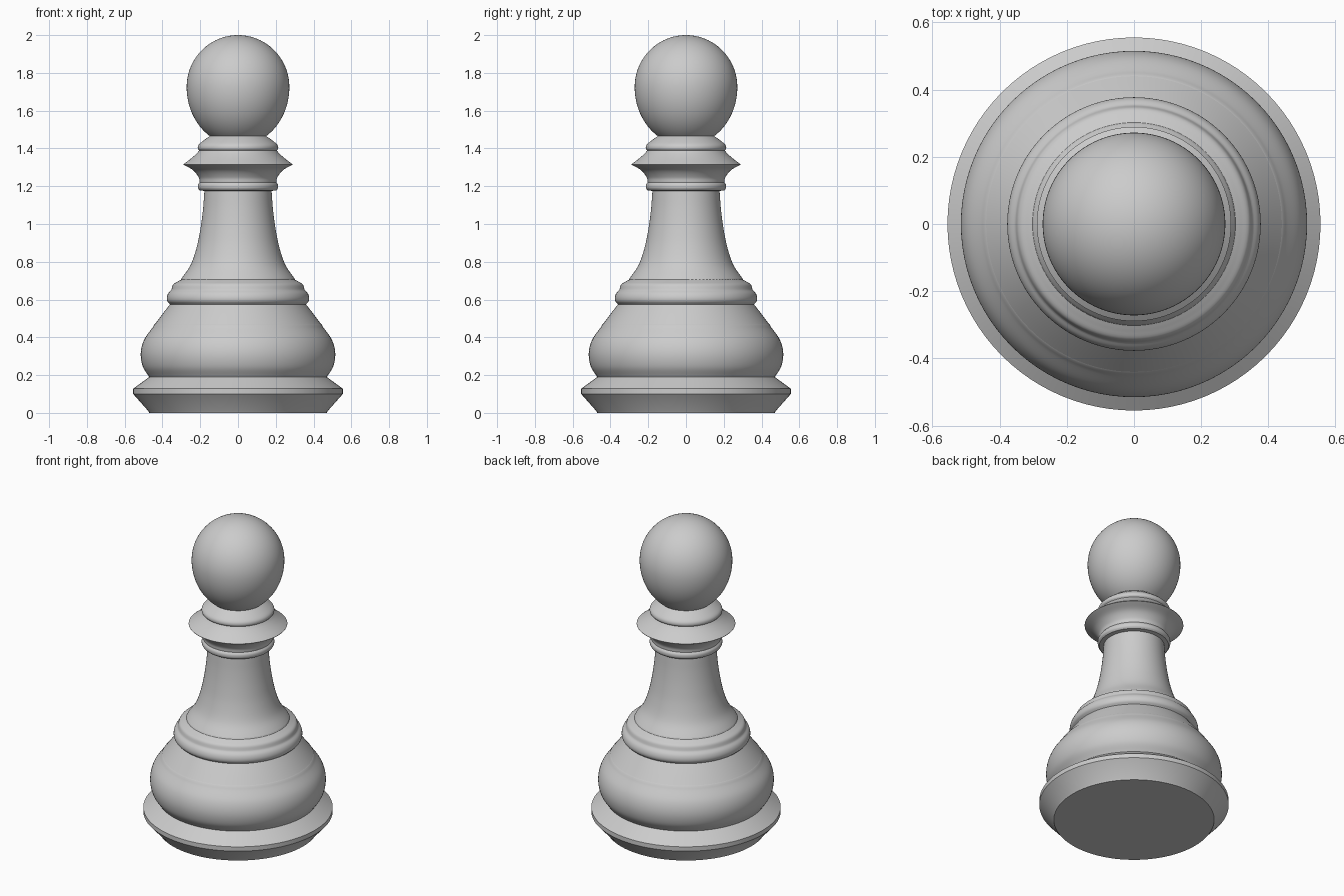
import bpy, bmesh, math
from mathutils import Vector

if "Cube" in bpy.data.objects:
    bpy.data.objects.remove(bpy.data.objects["Cube"])

SEGMENTS = 96


def spline(pts, n=6):
    """Smooth curve through (radius, height) points."""
    p = [Vector(q) for q in pts]
    p = [2 * p[0] - p[1]] + p + [2 * p[-1] - p[-2]]
    out = []
    for a, b, c, d in zip(p, p[1:], p[2:], p[3:]):
        for i in range(n):
            t = i / n
            out.append(0.5 * (2 * b + (c - a) * t + (2 * a - 5 * b + 4 * c - d) * t * t
                              + (3 * b - a - 3 * c + d) * t ** 3))
    return [(v.x, v.y) for v in out] + [tuple(pts[-1])]


def lathe(name, profile):
    """Spin a (radius, height) profile about the z axis."""
    bm = bmesh.new()
    vs = [bm.verts.new((r, 0, z)) for r, z in profile]
    es = [bm.edges.new(pair) for pair in zip(vs, vs[1:])]
    bmesh.ops.spin(bm, geom=vs + es, cent=(0, 0, 0), axis=(0, 0, 1),
                   angle=2 * math.pi, steps=SEGMENTS, use_duplicate=False)
    bmesh.ops.remove_doubles(bm, verts=bm.verts, dist=0.0002)
    bmesh.ops.recalc_face_normals(bm, faces=bm.faces)
    # Open shells: make sure the normals face away from the axis
    if sum(f.normal.x * f.calc_center_median().x + f.normal.y * f.calc_center_median().y
           for f in bm.faces) < 0:
        bmesh.ops.reverse_faces(bm, faces=bm.faces)
    mesh = bpy.data.meshes.new(name)
    bm.to_mesh(mesh)
    bm.free()
    ob = bpy.data.objects.new(name, mesh)
    bpy.context.collection.objects.link(ob)
    bpy.context.view_layer.objects.active = ob
    ob.select_set(True)
    bpy.ops.object.shade_smooth_by_angle(angle=math.radians(30))
    ob.select_set(False)


# Foot with flared rim
lathe("foot", [(0, 0), (0.47, 0), (0.475, 0.01), (0.555, 0.10), (0.555, 0.128), (0.47, 0.19)])

# Rounded belly and the sloping shoulder above it
lathe("belly", spline([(0.47, 0.19), (0.504, 0.245), (0.515, 0.315), (0.498, 0.385),
                       (0.45, 0.455)]) + [(0.445, 0.465), (0.44, 0.47)])
lathe("shoulder", spline([(0.44, 0.47), (0.40, 0.523), (0.36, 0.575)]))

# Stepped ring under the stem
lathe("lower_ring", spline([(0.36, 0.575), (0.374, 0.59), (0.377, 0.61), (0.37, 0.632),
                            (0.354, 0.65)], 4)
      + spline([(0.352, 0.655), (0.343, 0.68), (0.32, 0.695), (0.302, 0.705)], 4)
      + [(0.298, 0.713)])

# Concave stem
lathe("stem", spline([(0.298, 0.713), (0.25, 0.785), (0.218, 0.88), (0.198, 0.98),
                      (0.185, 1.08), (0.178, 1.175)]))

# Neck ring
lathe("neck_ring", [(0.178, 1.175)] + spline([(0.203, 1.178), (0.212, 1.19), (0.212, 1.208),
                                              (0.203, 1.221)], 4))

# Sharp-edged collar
lathe("collar", spline([(0.203, 1.221), (0.209, 1.248), (0.238, 1.285), (0.289, 1.314)])
      + spline([(0.289, 1.316), (0.247, 1.348), (0.22, 1.372), (0.205, 1.389)]))

# Upper ring below the head
lathe("upper_ring", spline([(0.205, 1.389), (0.213, 1.40), (0.208, 1.42), (0.18, 1.444),
                            (0.148, 1.466)], 4))

# Head, slightly longer below its widest line
head = []
for i in range(41):
    a = math.radians(-56.5 + 146.5 * i / 40)
    head.append((0.272 * math.cos(a), 1.725 + (0.275 if a > 0 else 0.311) * math.sin(a)))
lathe("head", head)
